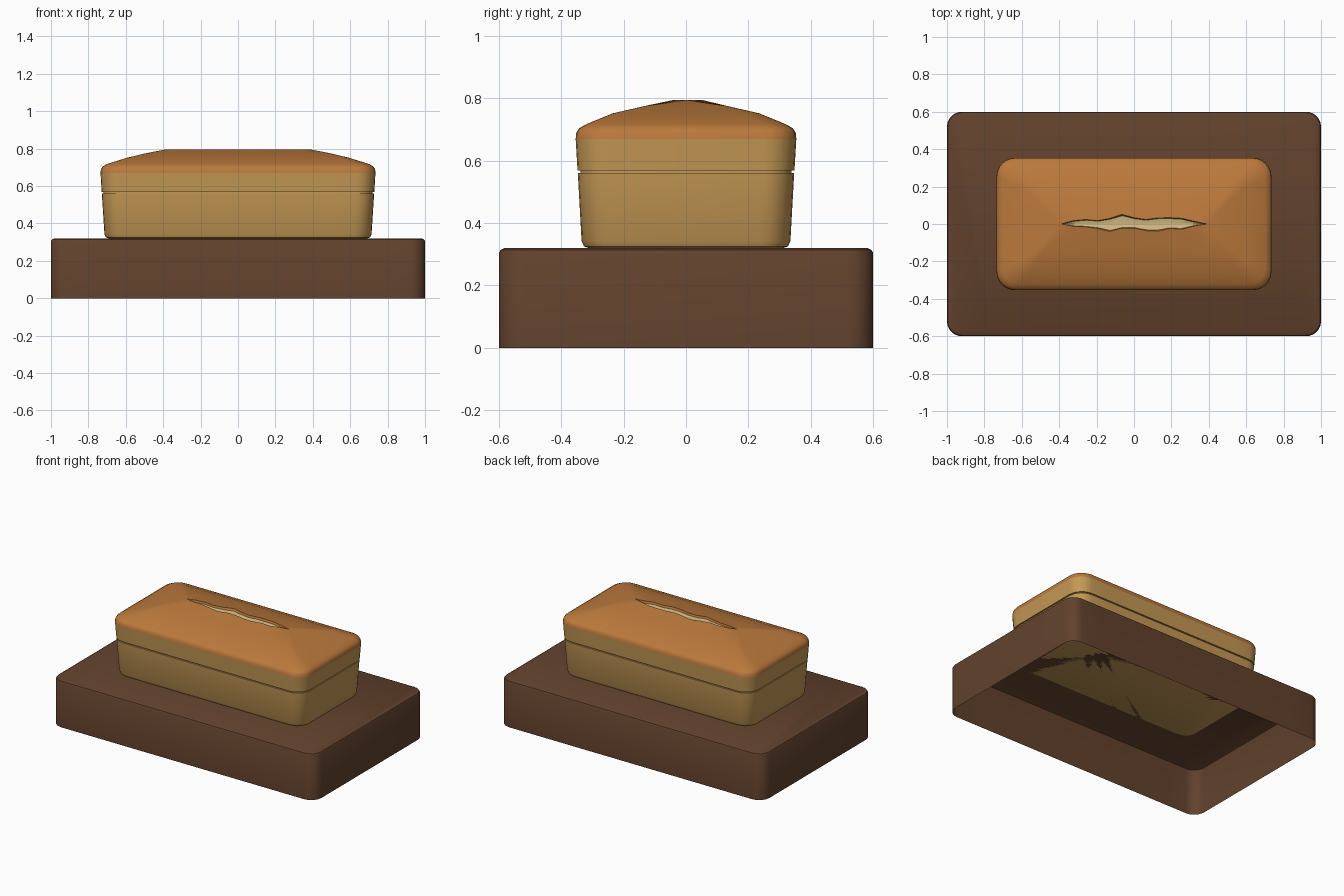
import bpy, bmesh, math

cube = bpy.data.objects.get("Cube")
if cube:
    bpy.data.objects.remove(cube, do_unlink=True)


def material(name, srgb):
    col = [((c / 255 + 0.055) / 1.055) ** 2.4 for c in srgb] + [1.0]
    m = bpy.data.materials.new(name)
    m.diffuse_color = col
    m.use_nodes = True
    bsdf = m.node_tree.nodes["Principled BSDF"]
    bsdf.inputs["Base Color"].default_value = col
    bsdf.inputs["Roughness"].default_value = 0.8
    return m


wood = material("dark wood", (98, 66, 45))
crumb = material("pale crust", (196, 152, 85))
crust = material("baked crust", (187, 121, 60))
cream = material("cream crumb", (212, 188, 132))

ARC, SIDE = 6, 12   # steps per corner, steps along each long side


def ring(hx, hy, r, z):
    """Rounded rectangle with extra points along its long sides."""
    pts = []
    for q, (sx, sy) in enumerate(((1, 1), (-1, 1), (-1, -1), (1, -1))):
        cx, cy = sx * (hx - r), sy * (hy - r)
        for i in range(ARC + 1):
            a = math.pi / 2 * (q + i / ARC)
            pts.append((cx + r * math.cos(a), cy + r * math.sin(a), z))
        if q in (0, 2):
            for i in range(1, SIDE):
                pts.append((cx * (1 - 2 * i / SIDE), sy * hy, z))
    return pts


def slit(half, upper, lower, z, scale=1.0):
    """Ragged opening with the same point order as ring()."""
    pts = []
    for q, edge in enumerate((upper, None, lower, None)):
        s = 1 if q in (0, 3) else -1
        pts += [(s * half, 0, z)] * (ARC + 1)
        if edge:
            for i in range(1, SIDE):
                x = s * half * (1 - 2 * i / SIDE)
                k = i if s < 0 else SIDE - i
                pts.append((x, edge[k - 1] * scale, z))
    return pts


def loft(name, rings, mat, cap_bottom=False, cap_top=False):
    bm = bmesh.new()
    loops = [[bm.verts.new(p) for p in r] for r in rings]
    n = len(loops[0])
    for a, b in zip(loops, loops[1:]):
        for i in range(n):
            j = (i + 1) % n
            bm.faces.new((a[i], a[j], b[j], b[i]))
    if cap_bottom:
        bm.faces.new(loops[0][::-1])
    if cap_top:
        bm.faces.new(loops[-1])
    bmesh.ops.remove_doubles(bm, verts=bm.verts, dist=0.0001)
    mesh = bpy.data.meshes.new(name)
    bm.to_mesh(mesh)
    bm.free()
    mesh.materials.append(mat)
    ob = bpy.data.objects.new(name, mesh)
    bpy.context.collection.objects.link(ob)
    bpy.ops.object.select_all(action='DESELECT')
    ob.select_set(True)
    bpy.context.view_layer.objects.active = ob
    bpy.ops.object.shade_smooth_by_angle(angle=math.radians(30))
    return ob


# Plinth: hollow underneath, small chamfer around the top
loft("plinth", [ring(1, .6, .08, 0), ring(1, .6, .08, .305),
                ring(.995, .595, .075, .314), ring(.983, .583, .065, .32)],
     wood, cap_top=True)

# Loaf sides, with a narrow groove between the lower box and the lid
loft("loaf_lower", [ring(.69, .312, .08, .32), ring(.706, .327, .09, .325),
                    ring(.714, .335, .095, .342), ring(.728, .347, .1, .56),
                    ring(.72, .339, .092, .56)], crumb, cap_bottom=True)
loft("loaf_groove", [ring(.72, .339, .092, .56), ring(.72, .339, .092, .568)], crumb)
loft("loaf_lid", [ring(.72, .339, .092, .568), ring(.729, .348, .1, .568),
                  ring(.735, .354, .1, .67)], crumb)

# Domed crust running up to the ragged split
upper = (.018, .024, .018, .03, .052, .034, .024, .033, .034, .03, .014)
lower = (-.012, -.015, -.024, -.04, -.022, -.022, -.036, -.038, -.024, -.028, -.01)
rim = slit(.39, upper, lower, .795)
loft("loaf_crust", [ring(.735, .354, .1, .67), ring(.733, .352, .1, .69),
                    ring(.724, .343, .095, .704), ring(.7, .318, .08, .718),
                    ring(.59, .235, .045, .752), ring(.49, .13, .02, .776), rim], crust)

# Split: short crust wall down to a pale floor
inner = slit(.38, upper, lower, .781, .85)
loft("split_wall", [rim, inner], crust)
loft("split_floor", [inner, slit(.36, upper, lower, .776, .1)], cream, cap_top=True)
